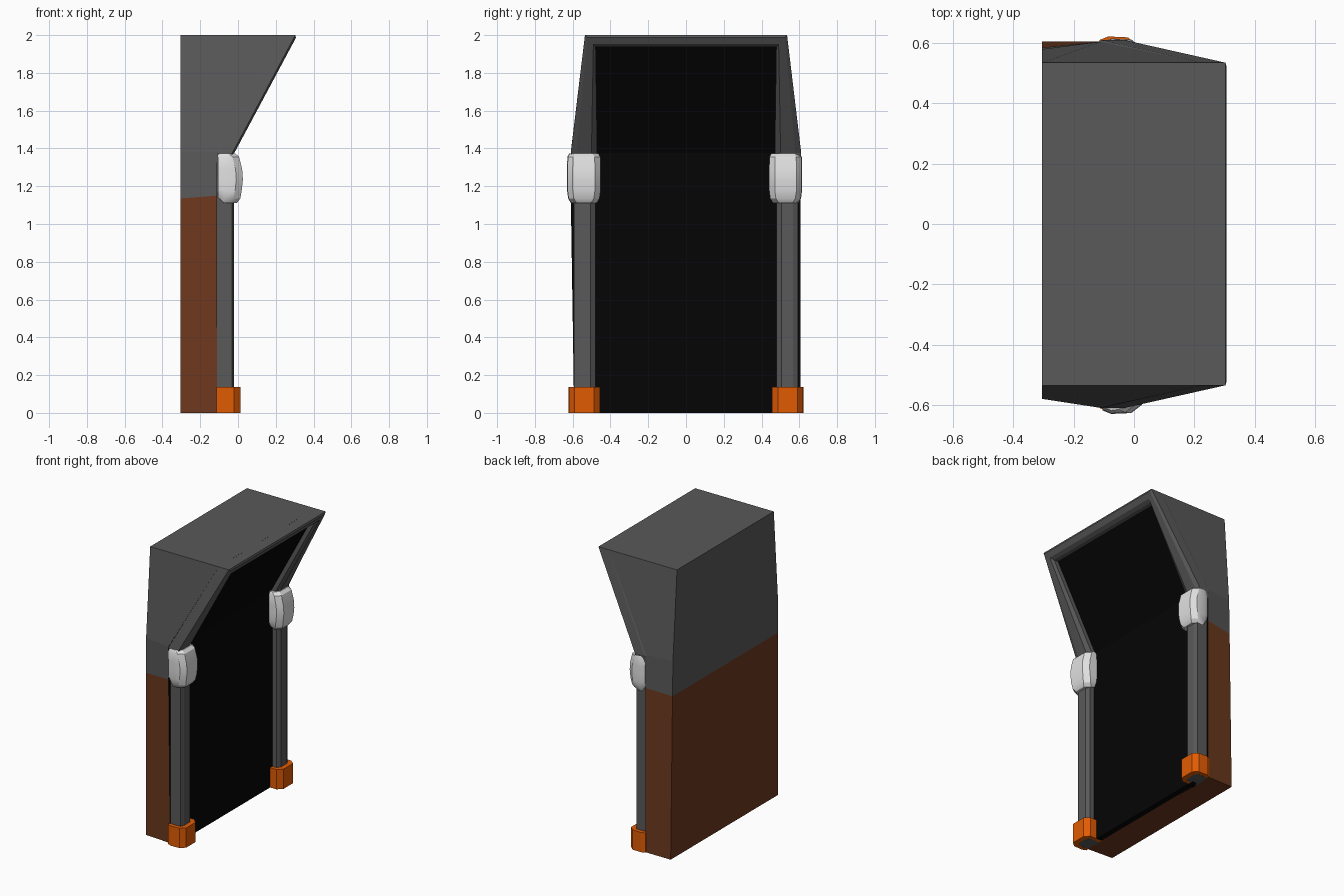
import bpy, bmesh, math

if "Cube" in bpy.data.objects:
    bpy.data.objects.remove(bpy.data.objects["Cube"])


def mat(name, r, g, b):
    m = bpy.data.materials.new(name)
    m.diffuse_color = (r, g, b, 1)
    m.use_nodes = True
    m.node_tree.nodes["Principled BSDF"].inputs["Base Color"].default_value = m.diffuse_color
    return m


GREY = mat("dark grey", 0.1, 0.1, 0.1)
BROWN = mat("rust brown", 0.155, 0.04, 0.013)
BLACK = mat("black", 0.0015, 0.0015, 0.0015)
ORANGE = mat("orange", 0.75, 0.105, 0.001)
WHITE = mat("off white", 0.75, 0.75, 0.75)


def loft(name, rings, mats, rule=None):
    """Skin closed rings of points into a capped solid."""
    bm = bmesh.new()
    vs = [[bm.verts.new(p) for p in r] for r in rings]
    n = len(rings[0])
    for a, b in zip(vs, vs[1:]):
        for i in range(n):
            j = (i + 1) % n
            bm.faces.new((a[i], a[j], b[j], b[i]))
    bm.faces.new(vs[0][::-1])
    bm.faces.new(vs[-1])
    bmesh.ops.recalc_face_normals(bm, faces=bm.faces)
    bm.normal_update()
    if rule:
        for f in bm.faces:
            f.material_index = rule(f)
    me = bpy.data.meshes.new(name)
    bm.to_mesh(me)
    bm.free()
    for m in mats:
        me.materials.append(m)
    ob = bpy.data.objects.new(name, me)
    bpy.context.collection.objects.link(ob)
    return ob


# Body: (back z, front z, front x, back -y, front -y, front +y, back +y)
levels = [(0, 0, -0.11, -0.58, -0.592, 0.605, 0.605),
          (1.135, 1.15, -0.11, -0.58, -0.61, 0.605, 0.585),
          (1.38, 1.38, -0.11, -0.58, -0.61, 0.605, 0.58),
          (2, 2, 0.225, -0.535, -0.535, 0.535, 0.535)]
rings = [[(-0.305, b0, zb), (xf, f0, zf), (xf, f1, zf), (-0.305, b1, zb)]
         for zb, zf, xf, b0, f0, f1, b1 in levels]


def body_rule(f):
    if f.normal.x > 0.3:
        return 2
    return 1 if f.calc_center_median().z < 1.1 else 0


loft("body", rings, [GREY, BROWN, BLACK], body_rule)


def front_x(z):
    return -0.02 + max(0, z - 1.375) * 0.535


# Black panel set back inside the frame
loft("front_panel", [[(front_x(z) - 0.1, -0.5, z), (front_x(z) - 0.05, -0.5, z),
                      (front_x(z) - 0.05, 0.5, z), (front_x(z) - 0.1, 0.5, z)]
                     for z in (0, 1.375, 1.965)], [BLACK])

# Frame: bevelled bar running up one side, over the top and down again
SECTION = [(0.06, 0.1), (0, 0.088), (0, 0.011), (0.22, 0), (0.78, 0), (1, 0.018), (1, 0.1)]


def station(s, yo, yi, zo, zi):
    pts = []
    for u, d in SECTION:
        z = zo + (zi - zo) * u
        pts.append((front_x(z) - d, s * (yo + (yi - yo) * u), z))
    return pts


path = [(0.592, 0.48, 0, 0), (0.592, 0.48, 1.25, 1.25),
        (0.61, 0.47, 1.375, 1.375), (0.535, 0.478, 2, 1.938)]
loft("front_frame", [station(-1, *p) for p in path]
     + [station(1, *p) for p in reversed(path)], [GREY])


# Feet: C-shaped collars; pads: bulging rounded guards
def wrap(xb, xs, xf, yo, yi, c):
    return [(xb, yo - 0.012), (xb + 0.03, yo), (xs, yo - 0.003), (xf, yo - c),
            (xf, yi + c), (xs, yi), (xb, yi)]


for s, side, p_out, p_in in ((-1, "left", 0.63, 0.452), (1, "right", 0.615, 0.44)):
    outer = wrap(-0.115, -0.02, 0.012, 0.622, 0.455, 0.032)
    inner = wrap(-0.115, -0.036, -0.02, 0.595, 0.48, 0.025)
    shape = outer + inner[::-1]
    loft("foot_" + side, [[(x, s * y, z) for x, y in shape] for z in (0, 0.138)], [ORANGE])

    pad = []
    for z, xf, inset in ((1.112, -0.005, 0.02), (1.135, 0.012, 0.006), (1.18, 0.02, 0),
                         (1.235, 0.026, 0), (1.29, 0.022, 0), (1.355, 0.006, 0.002),
                         (1.374, -0.015, 0.012)):
        ring = wrap(-0.105, xf - 0.035, xf, p_out - inset, p_in + inset, 0.03)
        # lower edge rises towards the back
        pad.append([(x, s * y, z + (0.03 if z < 1.14 and x < -0.09 else 0)) for x, y in ring])
    ob = loft("pad_" + side, pad, [WHITE])
    bpy.ops.object.select_all(action='DESELECT')
    ob.select_set(True)
    bpy.context.view_layer.objects.active = ob
    bpy.ops.object.shade_smooth_by_angle(angle=math.radians(30))
